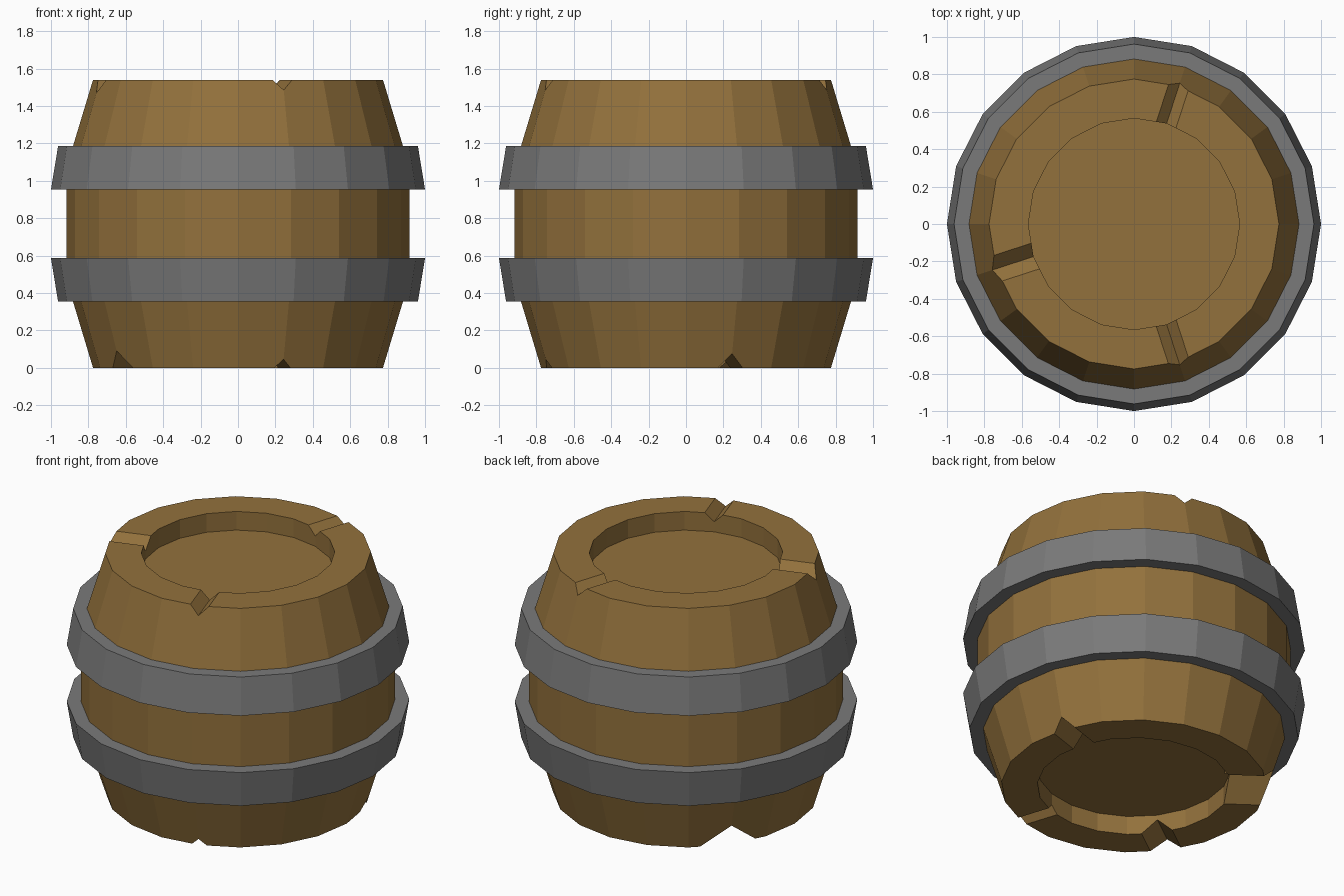
import bpy, bmesh, math
from mathutils import Matrix

if "Cube" in bpy.data.objects:
    bpy.data.objects.remove(bpy.data.objects["Cube"])

SIDES = 20
HEIGHT = 1.54


def material(name, rgb):
    m = bpy.data.materials.new(name)
    m.diffuse_color = (*rgb, 1)
    m.use_nodes = True
    m.node_tree.nodes["Principled BSDF"].inputs["Base Color"].default_value = m.diffuse_color
    return m


wood = material("brown wood", (0.29, 0.165, 0.045))
iron = material("grey iron", (0.195, 0.195, 0.195))


def add_object(name, bm, mat):
    bmesh.ops.recalc_face_normals(bm, faces=bm.faces)
    mesh = bpy.data.meshes.new(name)
    bm.to_mesh(mesh)
    bm.free()
    mesh.materials.append(mat)
    ob = bpy.data.objects.new(name, mesh)
    bpy.context.collection.objects.link(ob)
    return ob


def lathe(name, profile, mat, closed):
    """Turn (radius, z) points around z; open profiles get flat end caps."""
    bm = bmesh.new()
    rings = []
    for r, z in profile:
        rings.append([bm.verts.new((r * math.cos(math.tau * i / SIDES),
                                    r * math.sin(math.tau * i / SIDES), z))
                      for i in range(SIDES)])
    pairs = list(zip(rings, rings[1:]))
    if closed:
        pairs.append((rings[-1], rings[0]))
    for a, b in pairs:
        for i in range(SIDES):
            j = (i + 1) % SIDES
            bm.faces.new((a[i], a[j], b[j], b[i]))
    if not closed:
        bm.faces.new(rings[0])
        bm.faces.new(rings[-1])
    return add_object(name, bm, mat)


# Barrel body with a sunken lid at both ends
half = [(0.565, 0.12), (0.565, 0), (0.775, 0), (0.917, 0.47)]
body = lathe("barrel_body", half + [(r, HEIGHT - z) for r, z in reversed(half)], wood, False)

# Iron hoops, each widest towards the middle of the barrel
hoop = [(0.86, 0.355), (0.962, 0.355), (1.0, 0.587), (0.86, 0.587)]
lathe("lower_hoop", hoop, iron, True)
lathe("upper_hoop", [(r, HEIGHT - z) for r, z in hoop], iron, True)


# V-shaped chips across the rims: (angle, half width, depth, on top)
chips = [(72, 0.055, 0.055, True), (198, 0.072, 0.07, True), (288, 0.056, 0.055, True),
         (18, 0.07, 0.075, False), (144, 0.17, 0.14, False),
         (216, 0.092, 0.09, False), (288, 0.045, 0.045, False)]

bm = bmesh.new()
for angle, w, d, top in chips:
    z0, s = (HEIGHT, -1) if top else (0, 1)
    # Extend the V past the rim so the cut is clean
    k = 1.3
    tri = [(-w * k, z0 - s * d * (k - 1)), (w * k, z0 - s * d * (k - 1)), (0, z0 + s * d)]
    rot = Matrix.Rotation(math.radians(angle), 3, 'Z')
    ends = [[bm.verts.new(rot @ Matrix.Translation((r, y, z)).translation) for y, z in tri]
            for r in (0.53, 1.1)]
    bm.faces.new(ends[0])
    bm.faces.new(ends[1])
    for i in range(3):
        j = (i + 1) % 3
        bm.faces.new((ends[0][i], ends[0][j], ends[1][j], ends[1][i]))
cutter = add_object("chip_cutter", bm, wood)
cutter.hide_render = True
cutter.hide_viewport = True

cut = body.modifiers.new("chips", 'BOOLEAN')
cut.operation = 'DIFFERENCE'
cut.solver = 'EXACT'
cut.object = cutter
